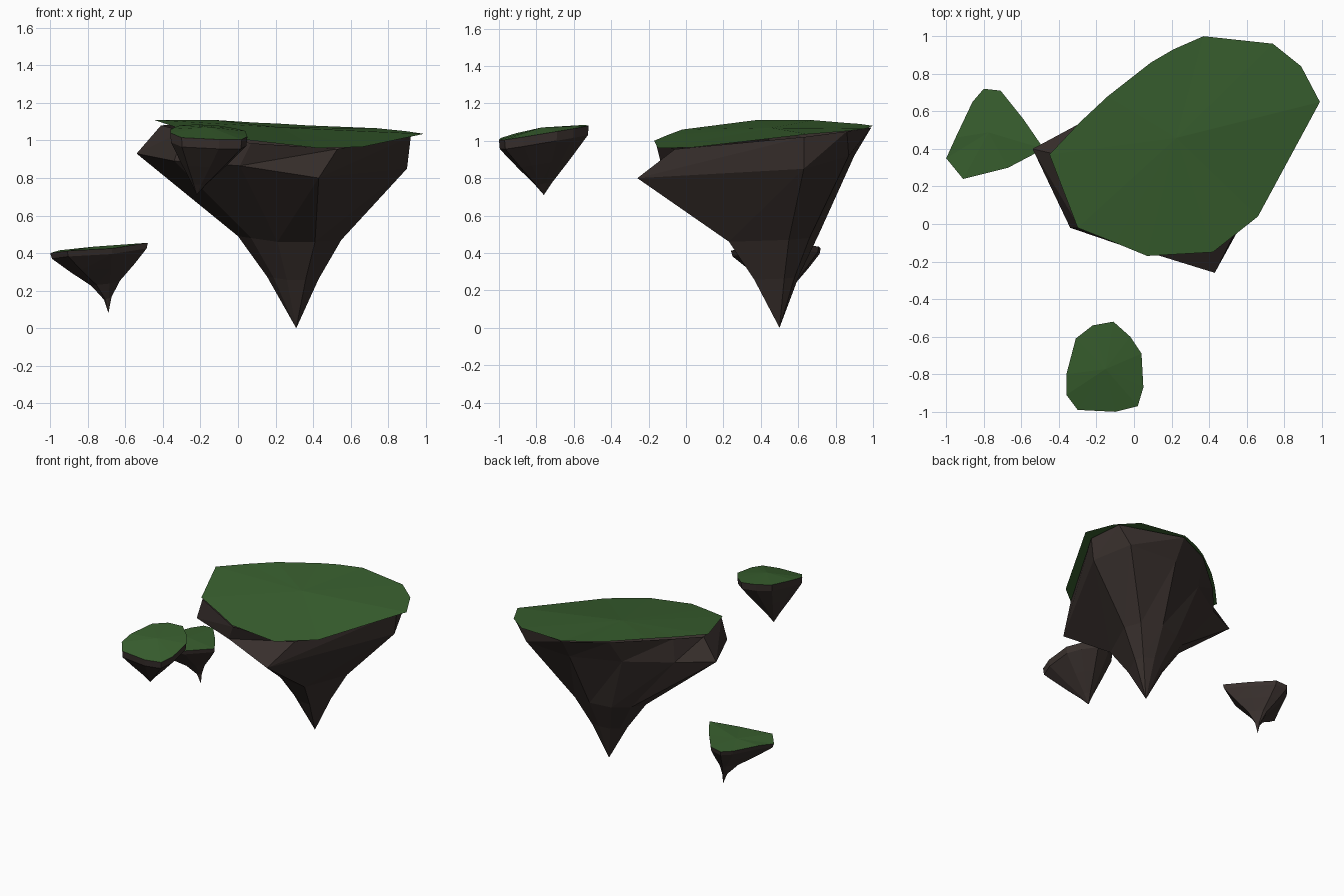
import bpy, bmesh
from mathutils import Vector

if "Cube" in bpy.data.objects:
    bpy.data.objects.remove(bpy.data.objects["Cube"])


def material(name, color):
    m = bpy.data.materials.new(name)
    m.diffuse_color = (*color, 1)
    m.use_nodes = True
    m.node_tree.nodes["Principled BSDF"].inputs["Base Color"].default_value = m.diffuse_color
    return m


GRASS = material("grass", (0.04, 0.115, 0.028))
ROCK = material("rock", (0.04, 0.029, 0.026))


def finish(bm, name, mat):
    bmesh.ops.recalc_face_normals(bm, faces=bm.faces)
    mesh = bpy.data.meshes.new(name)
    bm.to_mesh(mesh)
    bm.free()
    mesh.materials.append(mat)
    bpy.context.collection.objects.link(bpy.data.objects.new(name, mesh))


def grass_cap(name, outline, lift):
    """Fan of triangles around a slightly raised centre."""
    bm = bmesh.new()
    ring = [bm.verts.new(p) for p in outline]
    mid = sum((Vector(p) for p in outline), Vector()) / len(outline)
    centre = bm.verts.new(mid + Vector((0, 0, lift)))
    for a, b in zip(ring, ring[1:] + ring[:1]):
        bm.faces.new((a, b, centre))
    finish(bm, name, GRASS)
    # grass faces up whatever the outline's turning direction
    mesh = bpy.data.objects[name].data
    if mesh.polygons[0].normal.z < 0:
        mesh.flip_normals()


def rock_body(name, rings, tip):
    """Triangulated skin through stacked rings down to a point."""
    bm = bmesh.new()
    loops = [[bm.verts.new(p) for p in r] for r in rings]
    n = len(loops[0])
    for up, low in zip(loops, loops[1:]):
        for i in range(n):
            j = (i + 1) % n
            bm.faces.new((up[i], up[j], low[i]))
            bm.faces.new((up[j], low[j], low[i]))
    end = bm.verts.new(tip)
    for i in range(n):
        bm.faces.new((loops[-1][i], loops[-1][(i + 1) % n], end))
    finish(bm, name, ROCK)


def toward_tip(ring, tip, scale, height):
    """Shrink a ring around the tip; separate factor for its height."""
    t = Vector(tip)
    return [t + (Vector(p) - t) * Vector((scale, scale, height)) for p in ring]


# Main island
grass_cap("main_grass", [
    (0.07, -0.17, 1.0), (0.42, -0.15, 0.96), (0.66, 0.04, 0.965),
    (0.99, 0.65, 1.035), (0.89, 0.84, 1.05), (0.74, 0.96, 1.065),
    (0.37, 1.0, 1.08), (0.21, 0.93, 1.09), (0.09, 0.86, 1.095),
    (-0.14, 0.68, 1.11), (-0.29, 0.54, 1.11), (-0.45, 0.37, 1.11),
    (-0.30, -0.02, 1.06), (-0.10, -0.10, 1.03)], 0.015)
main_tip = (0.31, 0.50, 0.0)
top = [(0.53, -0.06, 0.955), (0.92, 0.63, 1.02), (0.86, 0.86, 1.05),
       (0.37, 0.99, 1.07), (0.07, 0.84, 1.085), (-0.27, 0.54, 1.09),
       (-0.41, 0.37, 1.08), (-0.29, -0.02, 1.05), (0.07, -0.16, 0.985)]
wide = [(0.43, -0.26, 0.80), (0.90, 0.63, 0.85), (0.76, 0.87, 0.92),
        (0.37, 0.90, 0.92), (0.03, 0.74, 0.91), (-0.28, 0.54, 0.91),
        (-0.54, 0.40, 0.93), (-0.34, -0.02, 0.89), (0.01, -0.13, 0.865)]
waist = [(0.41, 0.23, 0.46), (0.55, 0.55, 0.47), (0.49, 0.66, 0.48),
         (0.33, 0.71, 0.50), (0.17, 0.67, 0.49), (0.06, 0.59, 0.49),
         (0.0, 0.49, 0.49), (0.07, 0.33, 0.48), (0.21, 0.25, 0.46)]
rock_body("main_rock",
          [top, wide, waist, toward_tip(waist, main_tip, 0.5, 0.56)], main_tip)


# Small islands: rim follows the grass outline
def small_island(name, outline, tip, drop, rim_scale, levels, lift):
    grass_cap(name + "_grass", outline, lift)
    rim = [p - Vector((0, 0, drop)) for p in toward_tip(outline, tip, rim_scale, 1)]
    lower = [toward_tip(rim, tip, s, h) for s, h in levels]
    rock_body(name + "_rock", [outline, rim] + lower, tip)


small_island("left_island", [
    (-0.91, 0.24, 0.412), (-0.67, 0.30, 0.425), (-0.48, 0.40, 0.455),
    (-0.59, 0.56, 0.445), (-0.71, 0.71, 0.435), (-0.80, 0.72, 0.425),
    (-0.86, 0.65, 0.42), (-0.95, 0.46, 0.415), (-1.0, 0.35, 0.40)],
    (-0.69, 0.53, 0.08), 0.03, 0.97, [(0.68, 0.76), (0.3, 0.5), (0.08, 0.25)], 0.008)

small_island("front_island", [
    (-0.30, -0.99, 1.015), (-0.10, -1.0, 1.005), (0.02, -0.97, 1.005),
    (0.05, -0.87, 1.02), (0.04, -0.69, 1.05), (-0.02, -0.60, 1.065),
    (-0.11, -0.52, 1.08), (-0.22, -0.54, 1.085), (-0.31, -0.61, 1.08),
    (-0.36, -0.80, 1.06), (-0.36, -0.91, 1.04)],
    (-0.22, -0.76, 0.71), 0.05, 0.98, [(0.6, 0.6), (0.2, 0.22)], 0.025)
